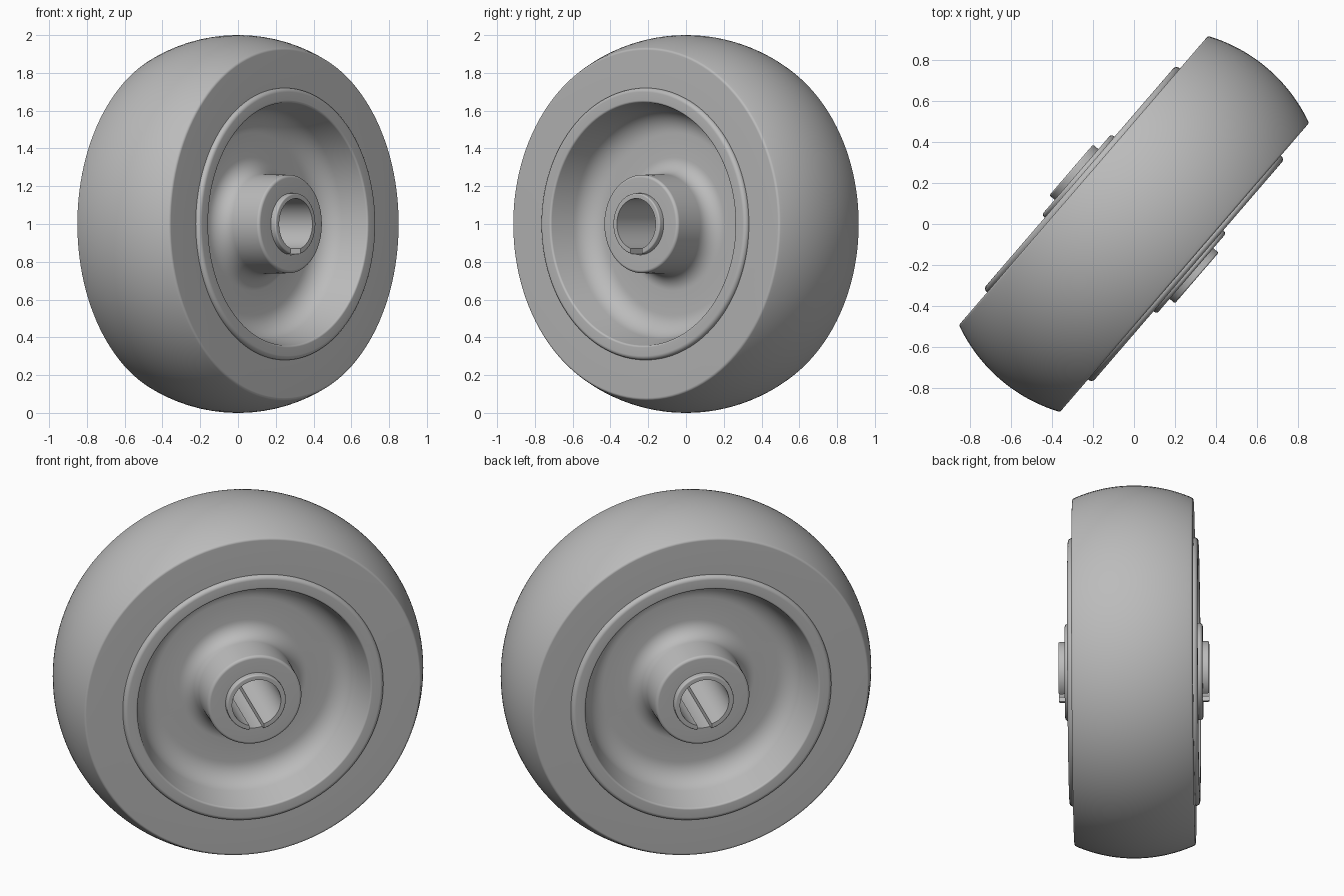
import bpy
import bmesh
import math
from mathutils import Vector, Matrix

cube = bpy.data.objects.get("Cube")
if cube:
    bpy.data.objects.remove(cube)

SEGMENTS = 128
PLACE = Matrix.Translation((0, 0, 1)) @ Matrix.Rotation(math.radians(-40.75), 4, "Z")

grey = bpy.data.materials.new("plain grey")
grey.use_nodes = True
grey.diffuse_color = (0.5, 0.5, 0.5, 1)
grey.node_tree.nodes["Principled BSDF"].inputs["Base Color"].default_value = (0.5, 0.5, 0.5, 1)


def rounded(corners, steps=10):
    """Turn (axial, radius, fillet) corners into a smooth half profile."""
    points = []
    for i, (a, r, fillet) in enumerate(corners):
        p = Vector((a, r))
        if not fillet:
            points.append(p)
            continue
        u = (Vector(corners[i - 1][:2]) - p).normalized()
        v = (Vector(corners[i + 1][:2]) - p).normalized()
        half = u.angle(v) / 2
        centre = p + (u + v).normalized() * fillet / math.sin(half)
        start = p + u * fillet / math.tan(half) - centre
        end = p + v * fillet / math.tan(half) - centre
        sweep = start.angle(end)
        for k in range(steps + 1):
            t = k / steps
            arc = (start * math.sin((1 - t) * sweep) + end * math.sin(t * sweep)) / math.sin(sweep)
            points.append(centre + arc)
    return points


def revolve(name, half, slit=0):
    """Mirror a half profile across the mid plane and spin it about the axle.
    A slit half-width leaves a parallel-sided gap on the -y side."""
    profile = half + [Vector((-p.x, p.y)) for p in reversed(half) if p.x > 1e-6]
    bm = bmesh.new()
    rings = []
    for s in range(SEGMENTS + (1 if slit else 0)):
        ring = []
        for p in profile:
            gap = math.asin(slit / p.y)
            angle = -math.pi / 2 + gap + (math.tau - 2 * gap) * s / SEGMENTS
            ring.append(bm.verts.new((p.x, p.y * math.cos(angle), p.y * math.sin(angle))))
        rings.append(ring)
    if slit:
        bm.faces.new(rings[0])
        bm.faces.new(rings[-1])
        pairs = list(zip(rings, rings[1:]))
    else:
        pairs = list(zip(rings, rings[1:] + rings[:1]))
    n = len(profile)
    for one, two in pairs:
        for j in range(n):
            k = (j + 1) % n
            bm.faces.new((one[j], one[k], two[k], two[j]))
    bmesh.ops.recalc_face_normals(bm, faces=bm.faces)
    mesh = bpy.data.meshes.new(name)
    bm.to_mesh(mesh)
    bm.free()
    mesh.materials.append(grey)
    obj = bpy.data.objects.new(name, mesh)
    bpy.context.collection.objects.link(obj)
    obj.matrix_world = PLACE
    bpy.ops.object.select_all(action="DESELECT")
    obj.select_set(True)
    bpy.context.view_layer.objects.active = obj
    bpy.ops.object.shade_smooth_by_angle(angle=math.radians(30))
    return obj


# Crowned tread with softened shoulders
CROWN = 0.79
crown = [(a, 1 - CROWN + math.sqrt(CROWN ** 2 - a ** 2), 0)
         for a in (0.3 * i / 14 for i in range(15))]
revolve("tread", rounded(crown + [(0.325, 0.93, 0.015), (0.325, 0.7, 0), (0, 0.7, 0)]))

# Dished core: raised rim ring, draft wall, web and hub
revolve("wheel_core", rounded([
    (0, 0.72, 0), (0.35, 0.72, 0.022), (0.35, 0.645, 0.012),
    (0.1, 0.585, 0.13), (0.1, 0.265, 0.09), (0.37, 0.26, 0.016),
    (0.37, 0.163, 0), (0, 0.163, 0)]))

# Split bushing through the hub
revolve("split_bushing", rounded([
    (0, 0.163, 0), (0.404, 0.163, 0.008), (0.404, 0.135, 0), (0, 0.135, 0)]), slit=0.04)
